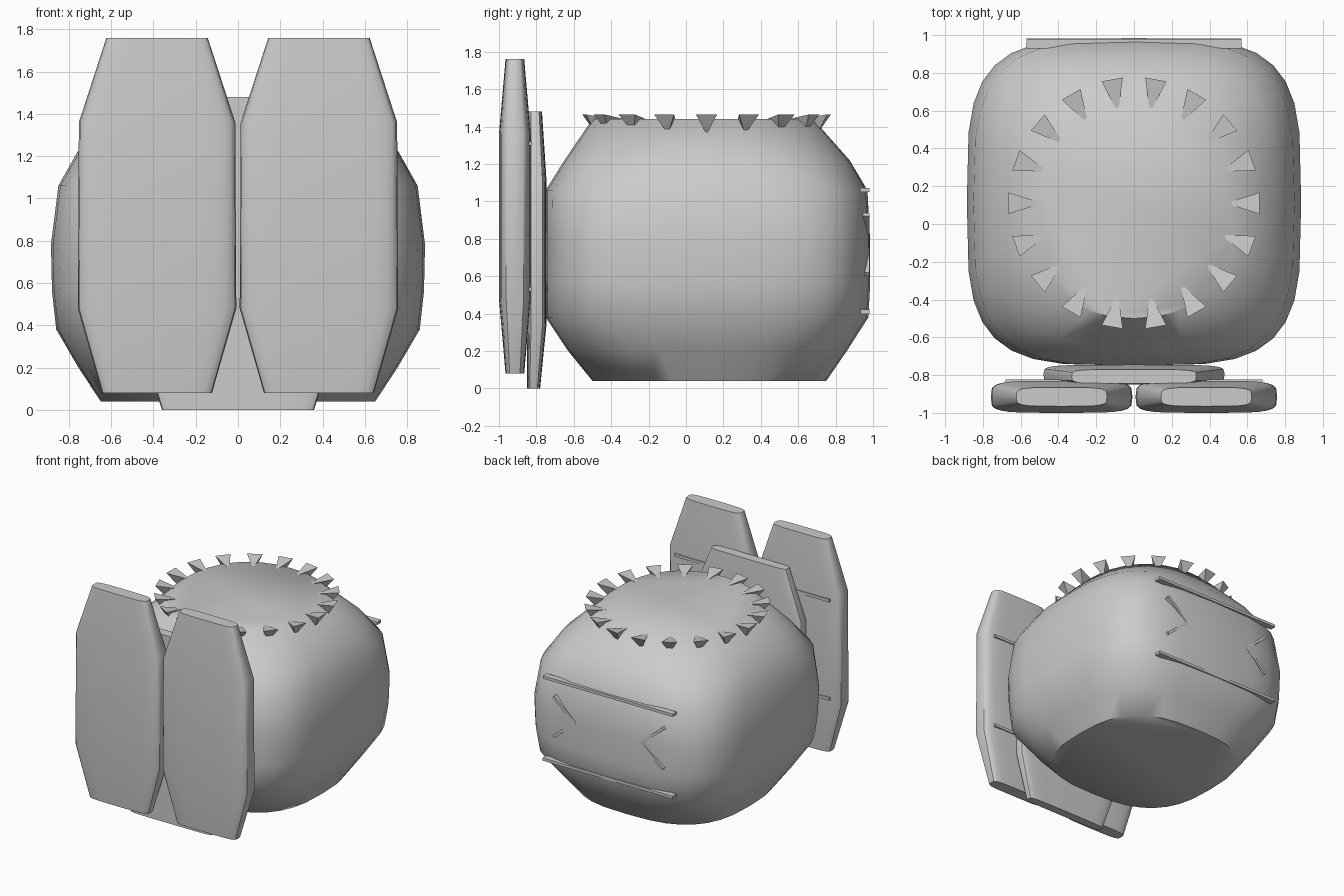
import bpy, bmesh
from math import sin, cos, pi, radians, atan2, hypot
from mathutils import Vector, Matrix

if "Cube" in bpy.data.objects:
    bpy.data.objects.remove(bpy.data.objects["Cube"])


def finish(name, bm, smooth=None):
    bmesh.ops.recalc_face_normals(bm, faces=bm.faces)
    me = bpy.data.meshes.new(name)
    bm.to_mesh(me)
    bm.free()
    ob = bpy.data.objects.new(name, me)
    bpy.context.collection.objects.link(ob)
    if smooth:
        bpy.ops.object.select_all(action='DESELECT')
        ob.select_set(True)
        bpy.context.view_layer.objects.active = ob
        bpy.ops.object.shade_smooth_by_angle(angle=radians(smooth))
    return ob


def spow(v, p):
    return abs(v) ** p * (1 if v >= 0 else -1)


def loft(name, levels, sides, cx=0.0, smooth=40):
    """Stack of rounded-square rings: (z, half width, y min, y max, squareness)."""
    bm = bmesh.new()
    rings = []
    for z, a, y0, y1, n in levels:
        cy, b = (y0 + y1) / 2, (y1 - y0) / 2
        rings.append([bm.verts.new((cx + a * spow(cos(t), 2 / n), cy + b * spow(sin(t), 2 / n), z))
                      for t in (2 * pi * i / sides for i in range(sides))])
    for r, s in zip(rings, rings[1:]):
        for i in range(sides):
            j = (i + 1) % sides
            bm.faces.new((r[i], r[j], s[j], s[i]))
    bm.faces.new(rings[0])
    bm.faces.new(rings[-1])
    return finish(name, bm, smooth)


def bar(bm, p, q, y, w=0.022, d=0.05):
    """Thin strip between two x,z points, outer side near y."""
    dx, dz = q[0] - p[0], q[1] - p[1]
    m = (Matrix.Translation(((p[0] + q[0]) / 2, y, (p[1] + q[1]) / 2))
         @ Matrix.Rotation(-atan2(dz, dx), 4, 'Y')
         @ Matrix.Diagonal((hypot(dx, dz), d, w, 1)))
    bmesh.ops.create_cube(bm, size=1, matrix=m)


# rounded body
loft("body", [
    (0.04, 0.65, -0.50, 0.75, 2.8),
    (0.20, 0.755, -0.63, 0.86, 3.1),
    (0.38, 0.86, -0.75, 0.975, 3.5),
    (0.56, 0.88, -0.75, 0.985, 3.7),
    (0.78, 0.885, -0.75, 0.985, 3.8),
    (1.06, 0.85, -0.75, 0.97, 3.5),
    (1.22, 0.76, -0.65, 0.875, 3.0),
    (1.44, 0.54, -0.50, 0.68, 2.3)], 32, smooth=50)

# ring of inward-pointing spikes on the top
bm = bmesh.new()
for k in range(18):
    rot = Matrix.Translation((0, 0.11, 0)) @ Matrix.Rotation(radians(20 * k), 4, 'Z')
    v = [bm.verts.new(rot @ Vector(c)) for c in
         ((0.485, 0, 1.435), (0.665, 0.057, 1.465), (0.665, -0.057, 1.465), (0.60, 0, 1.36))]
    for f in ((0, 1, 2), (0, 1, 3), (0, 2, 3), (1, 2, 3)):
        bm.faces.new([v[i] for i in f])
finish("top_spikes", bm)

# pair of tall front panels
for s, side in ((-1, "left"), (1, "right")):
    loft(side + "_front_panel", [
        (0.08, 0.26, -0.965, -0.865, 4.5),
        (0.48, 0.375, -1.0, -0.83, 4.5),
        (1.36, 0.37, -1.0, -0.83, 4.5),
        (1.76, 0.24, -0.965, -0.865, 4.5)], 24, cx=s * 0.383)

# plate joining the panels to the body
loft("joining_plate", [
    (0.0, 0.36, -0.85, -0.78, 5),
    (0.35, 0.47, -0.85, -0.745, 5),
    (1.10, 0.48, -0.85, -0.745, 5),
    (1.48, 0.33, -0.845, -0.77, 5)], 24)

# raised lines and chevrons on the back of the body
bm = bmesh.new()
for z, y in ((1.06, 0.955), (0.41, 0.957)):
    bar(bm, (-0.57, z), (0.57, z), y)
for s in (-1, 1):
    for dz in (-0.16, 0.16):
        bar(bm, (s * 0.29, 0.77), (s * 0.48, 0.77 + dz), 0.955)
finish("back_markings", bm)

# strips across the panel backs
bm = bmesh.new()
for s in (-1, 1):
    for z in (0.53, 1.31):
        bar(bm, (s * 0.10, z), (s * 0.68, z), -0.845, d=0.045)
finish("panel_strips", bm)
